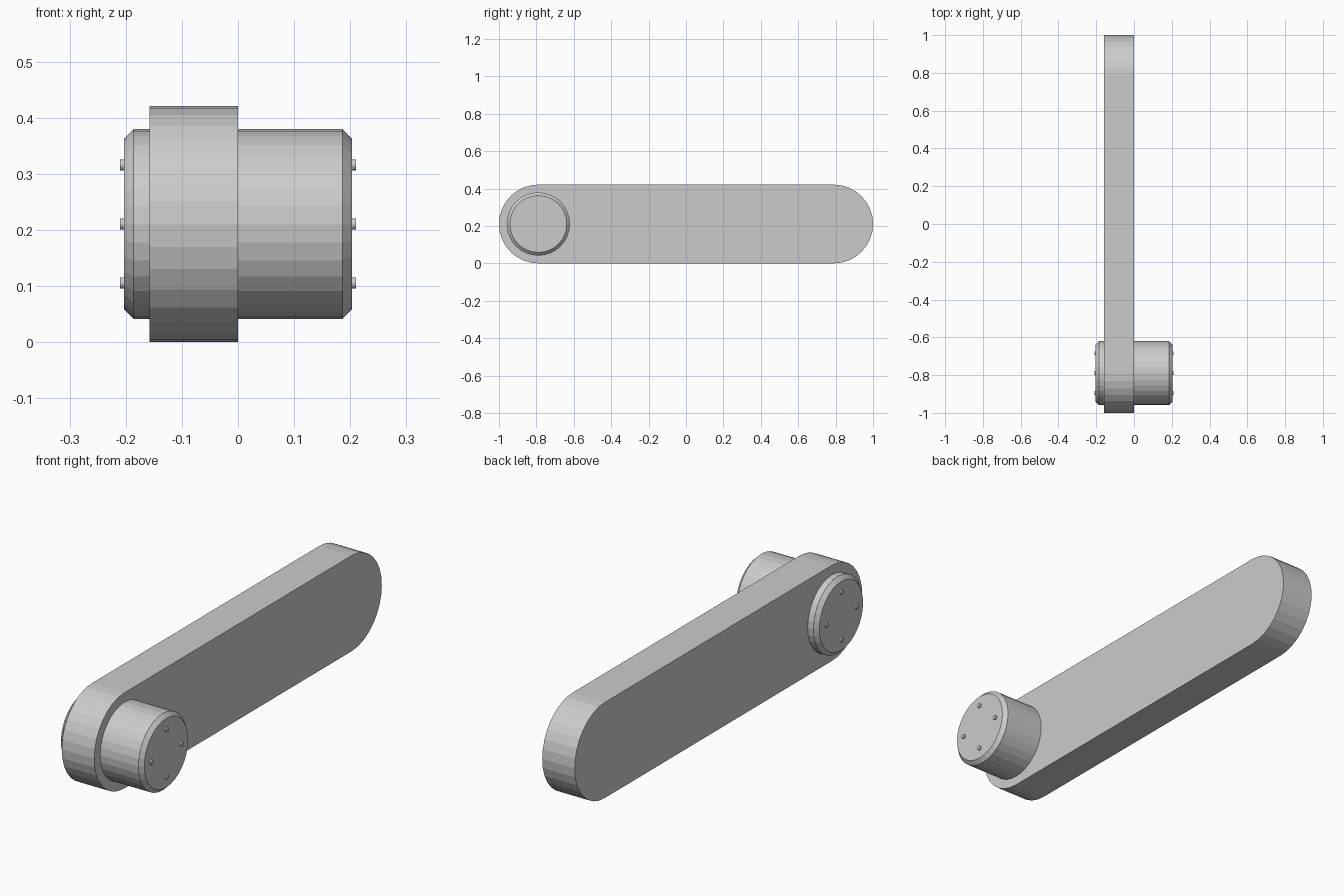
import bpy, bmesh
from math import pi, sin, cos

if "Cube" in bpy.data.objects:
    bpy.data.objects.remove(bpy.data.objects["Cube"])

R = 0.2105           # arm end radius and axis height
PIVOT_Y = -1 + R


def loft_x(name, sections):
    """Skin matching (x, [(y, z), ...]) outlines along x and cap both ends."""
    bm = bmesh.new()
    rings = [[bm.verts.new((x, y, z)) for y, z in pts] for x, pts in sections]
    n = len(rings[0])
    for a, b in zip(rings, rings[1:]):
        for i in range(n):
            j = (i + 1) % n
            bm.faces.new((a[i], a[j], b[j], b[i]))
    bm.faces.new(rings[0])
    bm.faces.new(rings[-1])
    bmesh.ops.recalc_face_normals(bm, faces=bm.faces)
    me = bpy.data.meshes.new(name)
    bm.to_mesh(me)
    bm.free()
    ob = bpy.data.objects.new(name, me)
    bpy.context.collection.objects.link(ob)
    return ob


def circle(y, z, r, n):
    return [(y + r * cos(2 * pi * i / n), z + r * sin(2 * pi * i / n)) for i in range(n)]


# flat arm with round ends
outline = []
for centre, start in ((1 - R, -pi / 2), (PIVOT_Y, pi / 2)):
    for i in range(17):
        a = start + pi * i / 16
        outline.append((centre + R * cos(a), R + R * sin(a)))
loft_x("arm", [(-0.158, outline), (0.0, outline)])

# chamfered pivot drum passing through the arm
profile = [(-0.203, 0.152), (-0.186, 0.169), (0.186, 0.169), (0.203, 0.152)]
loft_x("pivot_drum", [(x, circle(PIVOT_Y, R, r, 32)) for x, r in profile])

# four small pins on each drum face
for side, label in ((-1, "left"), (1, "right")):
    for k in range(4):
        a = k * pi / 2
        ring = circle(PIVOT_Y + 0.105 * cos(a), R + 0.105 * sin(a), 0.01, 16)
        loft_x(f"{label}_pin_{k + 1}", [(side * 0.195, ring), (side * 0.21, ring)])
